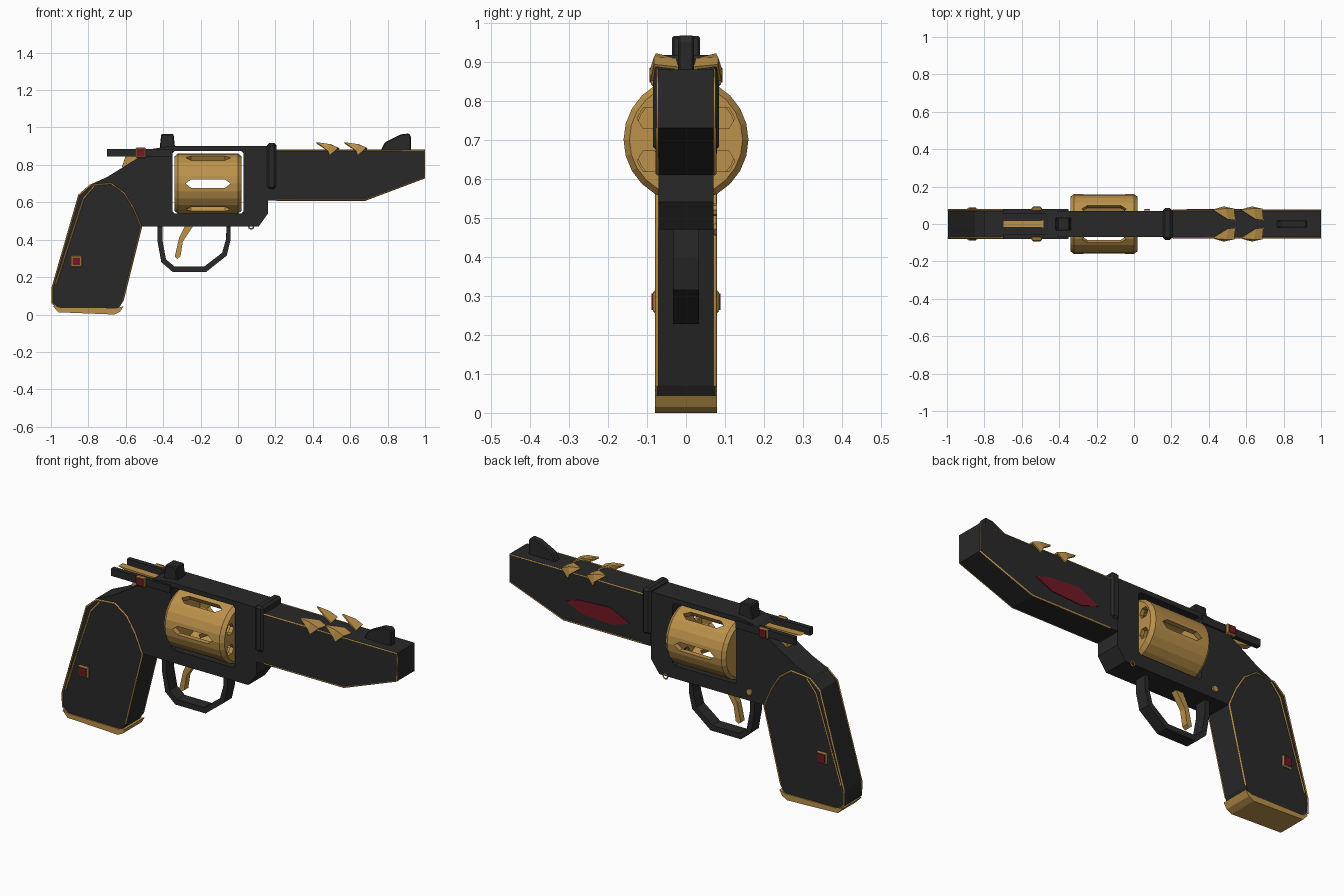
import bpy, bmesh
from math import radians, cos, sin, pi
from mathutils import Matrix, Vector

cube = bpy.data.objects.get("Cube")
if cube:
    bpy.data.objects.remove(cube)


def material(name, rgb):
    m = bpy.data.materials.new(name)
    m.use_nodes = True
    m.diffuse_color = (*rgb, 1)
    m.node_tree.nodes["Principled BSDF"].inputs["Base Color"].default_value = (*rgb, 1)
    return m


BLACK = material("black metal", (0.022, 0.022, 0.022))
GOLD = material("gold", (0.5, 0.285, 0.07))
RED = material("ruby red", (0.17, 0.009, 0.018))


def finish(name, bm, mat):
    bmesh.ops.recalc_face_normals(bm, faces=bm.faces)
    me = bpy.data.meshes.new(name)
    bm.to_mesh(me)
    bm.free()
    me.materials.append(mat)
    ob = bpy.data.objects.new(name, me)
    bpy.context.collection.objects.link(ob)
    return ob


def plate(name, pts, y0, y1, mat):
    """Side profile in x,z extruded from y0 to y1."""
    bm = bmesh.new()
    face = bm.faces.new([bm.verts.new((x, y0, z)) for x, z in pts])
    ext = bmesh.ops.extrude_face_region(bm, geom=[face])
    moved = [v for v in ext["geom"] if isinstance(v, bmesh.types.BMVert)]
    bmesh.ops.translate(bm, verts=moved, vec=(0, y1 - y0, 0))
    return finish(name, bm, mat)


def box(name, x0, x1, y0, y1, z0, z1, mat):
    return plate(name, [(x0, z0), (x1, z0), (x1, z1), (x0, z1)], y0, y1, mat)


def lathe(name, profile, sides, mat, y=0, z=0):
    """Closed solid of x,radius rings around an axis along x."""
    bm = bmesh.new()
    rings = [[bm.verts.new((x, y + r * cos(2 * pi * i / sides), z + r * sin(2 * pi * i / sides)))
              for i in range(sides)] for x, r in profile]
    for a, b in zip(rings, rings[1:]):
        for i in range(sides):
            j = (i + 1) % sides
            bm.faces.new((a[i], a[j], b[j], b[i]))
    bm.faces.new(rings[0])
    bm.faces.new(rings[-1])
    return finish(name, bm, mat)


def apply(ob):
    """Turn an object with modifiers into plain geometry."""
    dg = bpy.context.evaluated_depsgraph_get()
    me = bpy.data.meshes.new_from_object(ob.evaluated_get(dg))
    ob.modifiers.clear()
    ob.data = me


def cut(ob, cutters):
    for c in cutters:
        mod = ob.modifiers.new("cut", "BOOLEAN")
        mod.operation, mod.solver, mod.object = "DIFFERENCE", "EXACT", c
        c.hide_render = True
    apply(ob)
    for c in cutters:
        bpy.data.objects.remove(c)


def bevel(ob, width):
    mod = ob.modifiers.new("bevel", "BEVEL")
    mod.width, mod.segments, mod.limit_method = width, 1, "ANGLE"
    apply(ob)


def trim(name, pts, y, radius=0.005):
    """Thin gold line along a side profile."""
    cu = bpy.data.curves.new(name, "CURVE")
    cu.dimensions, cu.bevel_depth, cu.bevel_resolution = "3D", radius, 0
    cu.use_fill_caps = True
    sp = cu.splines.new("POLY")
    sp.points.add(len(pts) - 1)
    for p, (x, z) in zip(sp.points, pts):
        p.co = (x, y, z, 1)
    cu.materials.append(GOLD)
    ob = bpy.data.objects.new(name, cu)
    bpy.context.collection.objects.link(ob)


def gem(name, x, z, y, side, half):
    """Square gold setting with a ruby on its outer face."""
    a, b, c = side * (y - 0.02), side * y, side * (y + 0.004)
    setting = box(name + "_setting", x - half, x + half, a, b, z - half, z + half, GOLD)
    bevel(setting, 0.005)
    h = half * 0.7
    box(name + "_ruby", x - h, x + h, b - side * 0.003, c, z - h, z + h, RED)


# Frame with a window for the drum
frame = plate("frame", [(-0.80, 0.69), (-0.70, 0.735), (-0.53, 0.84), (-0.46, 0.885), (-0.37, 0.9),
                        (0.16, 0.9), (0.16, 0.54), (0.11, 0.47), (-0.515, 0.47), (-0.56, 0.57),
                        (-0.62, 0.66)], -0.07, 0.07, BLACK)
window = box("window_cutter", -0.35, 0.03, -0.3, 0.3, 0.54, 0.875, BLACK)
bevel(window, 0.012)
cut(frame, [window])

# Hollow drum with through slots and chamber holes
drum = lathe("drum", [(-0.34, 0.145), (-0.322, 0.16), (0.0, 0.16), (0.02, 0.145)], 24, GOLD, 0, 0.7)
cutters = [lathe("hollow_cutter", [(-0.318, 0.132), (-0.002, 0.132)], 24, GOLD, 0, 0.7)]
for k in range(3):
    slot = plate("slot_cutter", [(-0.28, 0), (-0.25, 0.023), (-0.07, 0.023), (-0.04, 0),
                                 (-0.07, -0.023), (-0.25, -0.023)], -0.3, 0.3, GOLD)
    slot.data.transform(Matrix.Translation((0, 0, 0.7)) @ Matrix.Rotation(radians(60 * k), 4, "X"))
    cutters.append(slot)
for k in range(6):
    a = radians(30 + 60 * k)
    cutters.append(lathe("chamber_cutter", [(-0.1, 0.03), (0.1, 0.03)], 6, GOLD,
                         0.11 * cos(a), 0.7 + 0.11 * sin(a)))
cut(drum, cutters)

# Barrel, collar and sights
plate("barrel", [(0.16, 0.88), (1.0, 0.88), (1.0, 0.73), (0.68, 0.61), (0.16, 0.61)],
      -0.075, 0.075, BLACK)
bevel(box("collar", 0.155, 0.205, -0.085, 0.085, 0.67, 0.917, BLACK), 0.012)
bevel(plate("front_sight", [(0.76, 0.87), (0.785, 0.92), (0.87, 0.963), (0.915, 0.968), (0.925, 0.95),
                            (0.925, 0.87)], -0.02, 0.02, BLACK), 0.005)
bevel(plate("rear_sight", [(-0.42, 0.88), (-0.41, 0.966), (-0.345, 0.966), (-0.335, 0.88)],
            -0.036, 0.036, BLACK), 0.005)
plate("barrel_inlay", [(0.28, 0.70), (0.40, 0.755), (0.58, 0.745), (0.66, 0.72), (0.56, 0.675),
                       (0.38, 0.665)], 0.074, 0.079, RED)

# Grip, butt plate and hammer
grip = plate("grip", [(-0.79, 0.69), (-0.85, 0.64), (-0.995, 0.14), (-0.995, 0.06), (-0.965, 0.03),
                      (-0.64, 0.03), (-0.615, 0.07), (-0.515, 0.47), (-0.56, 0.57), (-0.61, 0.65),
                      (-0.68, 0.70)], -0.075, 0.075, BLACK)
plate("butt_plate", [(-0.99, 0.045), (-0.96, 0.012), (-0.66, 0.0), (-0.63, 0.015), (-0.612, 0.045),
                     (-0.65, 0.033), (-0.95, 0.036)], -0.08, 0.08, GOLD)
plate("hammer", [(-0.70, 0.875), (-0.60, 0.85), (-0.62, 0.79), (-0.55, 0.78), (-0.48, 0.87)],
      -0.02, 0.02, GOLD)

# Trigger and guard
plate("trigger", [(-0.28, 0.48), (-0.315, 0.41), (-0.338, 0.31), (-0.325, 0.298), (-0.308, 0.31),
                  (-0.295, 0.39), (-0.235, 0.48)], -0.017, 0.017, GOLD)
outer = [(-0.43, 0.48), (-0.43, 0.39), (-0.41, 0.28), (-0.35, 0.228), (-0.17, 0.228),
         (-0.06, 0.315), (-0.04, 0.40), (-0.04, 0.48)]
inner = [(-0.06, 0.48), (-0.065, 0.40), (-0.085, 0.33), (-0.18, 0.257), (-0.34, 0.257),
         (-0.385, 0.295), (-0.403, 0.39), (-0.403, 0.48)]
plate("trigger_guard", outer + inner, -0.033, 0.033, BLACK)


def leaf(name, x, side):
    """Curled leaf wrapping the barrel's top corner, tip pointing back."""
    bm = bmesh.new()
    rows = [[(0.05, 0.02, 0.883), (0.045, 0.08, 0.89), (0.0, 0.087, 0.85)],
            [(0.01, 0.025, 0.905), (0.0, 0.08, 0.908), (-0.01, 0.09, 0.875)]]
    vs = [[bm.verts.new((x + p[0], side * p[1], p[2])) for p in row] for row in rows]
    tip = bm.verts.new((x - 0.07, side * 0.075, 0.918))
    for i in range(2):
        bm.faces.new((vs[0][i], vs[0][i + 1], vs[1][i + 1], vs[1][i]))
        bm.faces.new((vs[1][i], vs[1][i + 1], tip))
    ob = finish(name, bm, GOLD)
    mod = ob.modifiers.new("thickness", "SOLIDIFY")
    mod.thickness, mod.offset = 0.008, 0
    apply(ob)


# Parts repeated on both sides
for label, s in (("left", 1), ("right", -1)):
    for n, x in enumerate((0.49, 0.64)):
        leaf(f"{label}_leaf_{n + 1}", x, s)
    box(f"{label}_rear_rail", -0.70, -0.35, s * 0.055, s * 0.08, 0.845, 0.885, BLACK)
    gem(f"{label}_rail_gem", -0.52, 0.865, 0.09, s, 0.027)
    gem(f"{label}_grip_gem", -0.865, 0.285, 0.084, s, 0.03)
    trim(f"{label}_barrel_trim", [(0.205, 0.878), (0.997, 0.878), (0.997, 0.731), (0.68, 0.613),
                                  (0.205, 0.613)], s * 0.073)
    trim(f"{label}_grip_edge", [(-0.965, 0.035), (-0.993, 0.062), (-0.993, 0.14), (-0.85, 0.638),
                                (-0.79, 0.69), (-0.68, 0.70), (-0.61, 0.65), (-0.56, 0.57),
                                (-0.517, 0.47), (-0.617, 0.07)], s * 0.074)
    trim(f"{label}_grip_line", [(-0.975, 0.16), (-0.825, 0.62), (-0.77, 0.685)], s * 0.075)

# Frame pin and small loop on the left side
pin = lathe("frame_pin", [(0.06, 0.016), (0.08, 0.016)], 8, GOLD)
pin.data.transform(Matrix.Translation((-0.43, 0, 0.52)) @ Matrix.Rotation(radians(90), 4, "Z"))
ring = [(0.07 + 0.013 * cos(k * pi / 4), 0.47 + 0.013 * sin(k * pi / 4)) for k in range(9)]
trim("frame_loop", ring, 0.075, 0.004)
